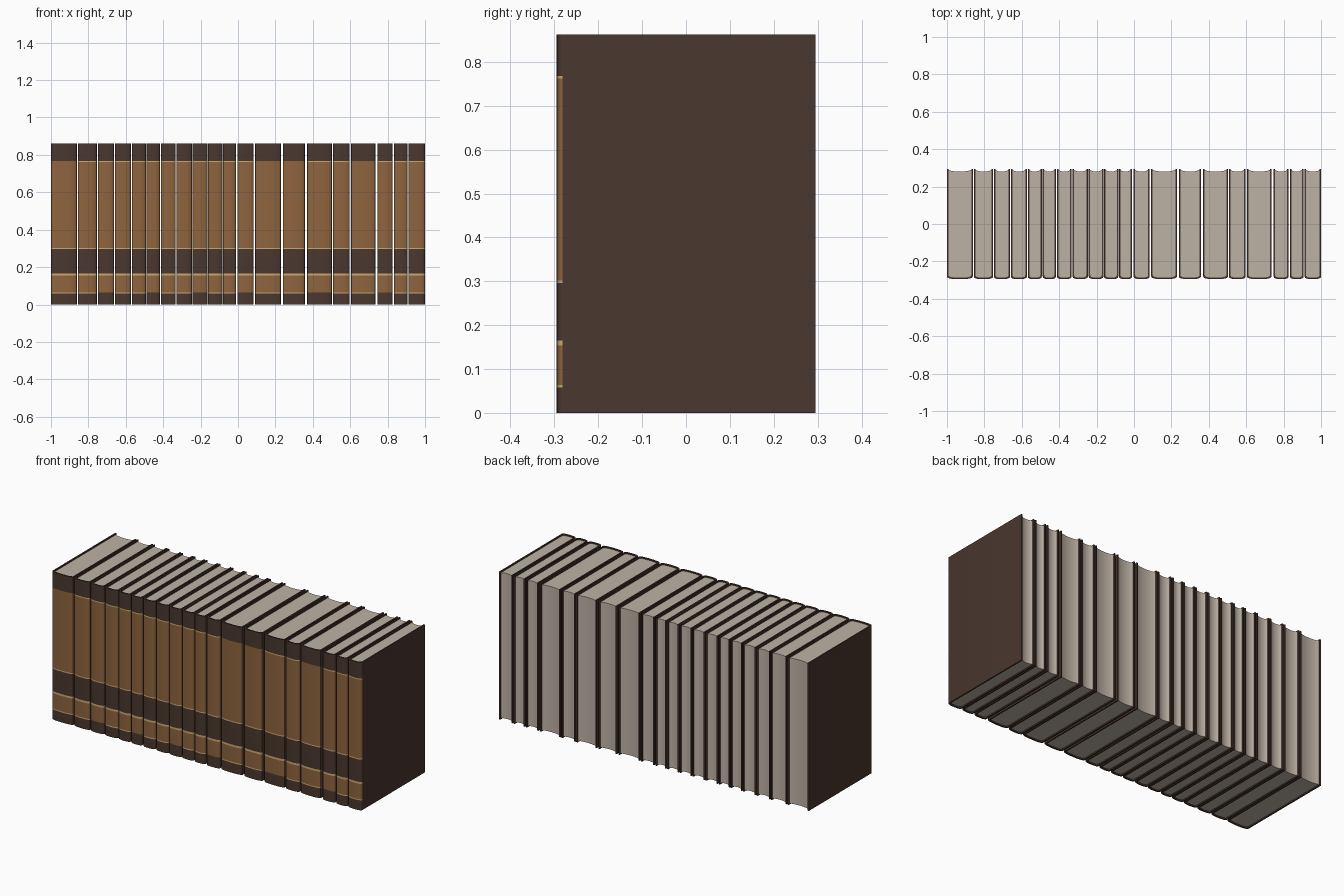
import bpy, bmesh, math

if "Cube" in bpy.data.objects:
    bpy.data.objects.remove(bpy.data.objects["Cube"])

H, D, T = 0.862, 0.295, 0.008      # book height, half depth, cover thickness
SHOULDER = 0.281                   # where the rounded spine begins
N = 12                             # segments across a spine


def material(name, rgb):
    m = bpy.data.materials.new(name)
    lin = [(c / 255 / 12.92) if c < 10 else ((c / 255 + 0.055) / 1.055) ** 2.4 for c in rgb]
    m.diffuse_color = (*lin, 1)
    m.use_nodes = True
    m.node_tree.nodes["Principled BSDF"].inputs["Base Color"].default_value = m.diffuse_color
    return m


DARK = material("dark leather", (74, 55, 47))
TAN = material("tan leather", (142, 100, 62))
GOLD = material("gold line", (204, 170, 116))
PAPER = material("paper", (190, 178, 165))

# left and right side of every book
BOOKS = [(-1.0, -.862), (-.856, -.754), (-.749, -.663), (-.658, -.573),
         (-.568, -.493), (-.488, -.418), (-.412, -.333), (-.328, -.247),
         (-.242, -.164), (-.160, -.084), (-.080, -.010), (-.002, .084),
         (.092, .229), (.240, .358), (.370, .502), (.508, .597),
         (.604, .735), (.747, .827), (.834, .906), (.912, 1.0)]


def finish(name, bm, mats):
    bmesh.ops.recalc_face_normals(bm, faces=bm.faces[:])
    me = bpy.data.meshes.new(name)
    bm.to_mesh(me)
    bm.free()
    for m in mats:
        me.materials.append(m)
    ob = bpy.data.objects.new(name, me)
    bpy.context.collection.objects.link(ob)
    bpy.ops.object.select_all(action='DESELECT')
    ob.select_set(True)
    bpy.context.view_layer.objects.active = ob
    bpy.ops.object.shade_smooth_by_angle(angle=math.radians(35))
    return ob


def spine_arc(x0, x1, inset):
    """Flattened curve from left shoulder round the spine to the right one."""
    cx, r = (x0 + x1) / 2, (x1 - x0) / 2 - inset
    pts = []
    for i in range(N + 1):
        a = math.pi * i / N
        x = math.copysign(abs(math.cos(a)) ** 0.8, -math.cos(a))
        y = math.sin(a) ** 0.8 if 0 < i < N else 0
        pts.append((cx + r * x, -(SHOULDER - inset) - (D - SHOULDER) * y))
    return pts


def cover(x0, x1, name, bands):
    """Wrapped cover: C-shaped section swept up through the colour bands."""
    outer = [(x0, D)] + spine_arc(x0, x1, 0) + [(x1, D)]
    inner = [(x0 + T, D)] + spine_arc(x0, x1, T) + [(x1 - T, D)]
    loop = outer + inner[::-1]
    n, m = len(loop), len(outer)
    bm = bmesh.new()
    levels = [0] + [b[0] for b in bands]
    rings = [[bm.verts.new((x, y, z)) for x, y in loop] for z in levels]
    for k, (_, colour) in enumerate(bands):
        lo, hi = rings[k], rings[k + 1]
        for i in range(n):
            j = (i + 1) % n
            f = bm.faces.new((lo[i], lo[j], hi[j], hi[i]))
            # only the outside of the spine carries the bands
            f.material_index = colour if 1 <= i < m - 2 else 0
    for ring in (rings[0], rings[-1]):
        for i in range(m - 1):
            bm.faces.new((ring[i], ring[i + 1], ring[n - 2 - i], ring[n - 1 - i]))
    return finish(name, bm, (DARK, TAN, GOLD))


def pages(x0, x1, name):
    """Page block: rounded at the spine, hollowed along the fore edge."""
    a, b = x0 + T, x1 - T
    pts = spine_arc(x0, x1, T)
    for i in range(9):
        t = i / 8
        pts.append((b + (a - b) * t, D - 0.006 - 0.009 * math.sin(math.pi * t) ** 0.7
                    if 0 < i < 8 else D - 0.006))
    bm = bmesh.new()
    lo = [bm.verts.new((x, y, 0.007)) for x, y in pts]
    hi = [bm.verts.new((x, y, H - 0.007)) for x, y in pts]
    for i in range(len(pts)):
        j = (i + 1) % len(pts)
        bm.faces.new((lo[i], lo[j], hi[j], hi[i]))
    bm.faces.new(lo[::-1])
    bm.faces.new(hi)
    return finish(name, bm, (PAPER,))


for k, (x0, x1) in enumerate(BOOKS):
    # worn gilding: the top line is missing on the thickest volumes
    top = 1 if x1 - x0 > 0.115 and k != 14 else 2
    low = 2 if k % 3 != 2 else 0
    bands = [(0.058, 0), (0.064, low), (0.154, 1), (0.165, 2), (0.296, 0),
             (0.302, 2), (0.762, 1), (0.768, top), (H, 0)]
    cover(x0, x1, f"book_cover_{k + 1}", bands)
    pages(x0, x1, f"book_pages_{k + 1}")
